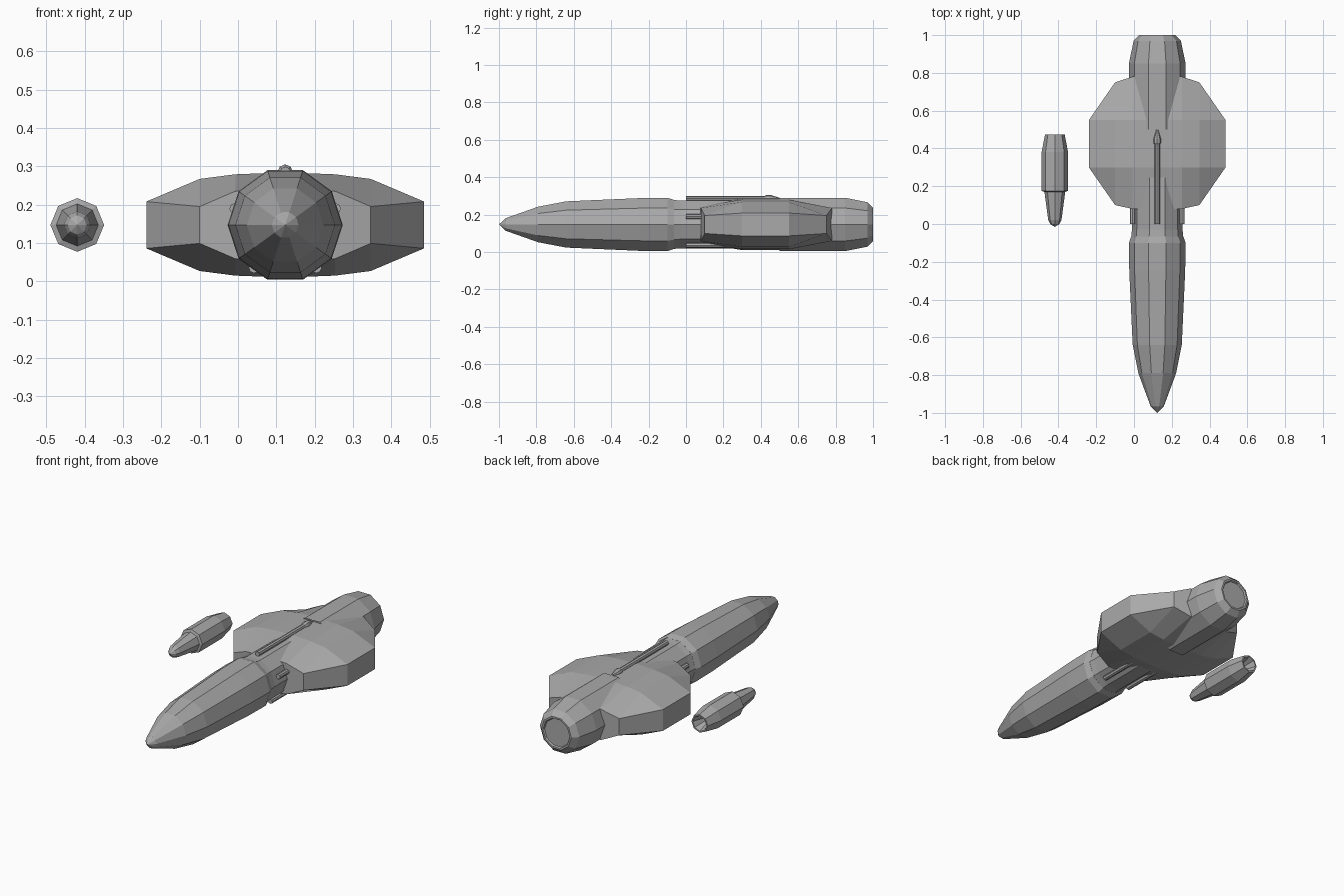
import bpy, bmesh
from math import cos, sin, pi, radians

cube = bpy.data.objects.get("Cube")
if cube:
    bpy.data.objects.remove(cube)

CX, CZ = 0.123, 0.147          # hull axis
POD_X = -0.419                 # small craft axis

grey = bpy.data.materials.new("hull grey")
grey.use_nodes = True
colour = (0.4, 0.4, 0.4, 1)
grey.diffuse_color = colour
grey.node_tree.nodes["Principled BSDF"].inputs["Base Color"].default_value = colour


def finish(name, bm):
    bmesh.ops.recalc_face_normals(bm, faces=bm.faces)
    mesh = bpy.data.meshes.new(name)
    bm.to_mesh(mesh)
    bm.free()
    mesh.materials.append(grey)
    obj = bpy.data.objects.new(name, mesh)
    bpy.context.collection.objects.link(obj)
    return obj


def lathe(name, profile, sides, x=CX, z=CZ):
    """Faceted body along y from (y, radius) pairs, closed at both ends."""
    bm = bmesh.new()
    rings = []
    for y, r in profile:
        if r == 0:
            rings.append([bm.verts.new((x, y, z))] * sides)
        else:
            rings.append([bm.verts.new((x + r * cos(2 * pi * i / sides), y,
                                        z + r * sin(2 * pi * i / sides)))
                          for i in range(sides)])
    for a, b in zip(rings, rings[1:]):
        for i in range(sides):
            j = (i + 1) % sides
            bm.faces.new(list(dict.fromkeys((a[i], a[j], b[j], b[i]))))
    for ring in (rings[0], rings[-1]):
        if ring[0] is not ring[1]:
            bm.faces.new(ring)
    return finish(name, bm)


# Main fuselage: pointed nose, slim waist, rear engine
lathe("nose_section", [(-1, 0), (-0.965, 0.035), (-0.79, 0.1), (-0.64, 0.13),
                       (-0.25, 0.148), (-0.1, 0.15), (-0.065, 0.138)], 10)
lathe("waist", [(-0.07, 0.138), (-0.03, 0.134), (0.55, 0.134)], 10)
lathe("engine_section", [(0.5, 0.15), (0.85, 0.15), (0.97, 0.125), (1, 0.095),
                         (1, 0.085), (0.992, 0.08)], 10)

# Five conduits around the waist, each ending in a small knob
for k in range(5):
    angle = radians(90 + 72 * k)
    x, z = CX + 0.138 * cos(angle), CZ + 0.138 * sin(angle)
    lathe(f"conduit_{k + 1}", [(0, 0.014), (0.42, 0.014), (0.43, 0.02),
                               (0.45, 0.02), (0.5, 0.005)], 8, x, z)

# Broad faceted wing body: half thickness at each (offset, y) grid point
rows = [
    (0.0, [(0.07, 0.1), (0.30, 0.137), (0.55, 0.137), (0.78, 0.1)]),
    (0.13, [(0.08, 0.088), (0.30, 0.132), (0.55, 0.132), (0.78, 0.088)]),
    (0.223, [(0.10, 0.048), (0.30, 0.12), (0.55, 0.12), (0.75, 0.048)]),
    (0.362, [(0.30, 0.061), (0.30, 0.061), (0.55, 0.061), (0.55, 0.061)]),
]
bm = bmesh.new()
for side in (1, -1):
    for up in (1, -1):
        grid = [[bm.verts.new((CX + side * dx, y, CZ + up * h)) for y, h in row]
                for dx, row in rows]
        for a, b in zip(grid, grid[1:]):
            for i in range(3):
                bm.faces.new((a[i], a[i + 1], b[i + 1], b[i]))
bmesh.ops.remove_doubles(bm, verts=bm.verts, dist=0.0005)
bmesh.ops.holes_fill(bm, edges=[e for e in bm.edges if e.is_boundary], sides=0)
# Replace the single rim face with one flat panel per segment
rim = [f for f in bm.faces if len(f.verts) > 4]
bmesh.ops.delete(bm, geom=rim, context="FACES_ONLY")
bm.verts.ensure_lookup_table()
bottom_of = {(round(v.co.x, 3), round(v.co.y, 3)): v for v in bm.verts if v.co.z < CZ}
for e in [e for e in bm.edges if e.is_boundary and min(v.co.z for v in e.verts) > CZ]:
    a, b = e.verts
    c, d = (bottom_of[(round(v.co.x, 3), round(v.co.y, 3))] for v in (b, a))
    bm.faces.new((a, b, c, d))
finish("wing_body", bm)

# Small separate craft with a stepped nose and a hollow exhaust
lathe("escort_pod", [(-0.015, 0), (0, 0.025), (0.02, 0.035), (0.17, 0.055),
                     (0.175, 0.07), (0.38, 0.07), (0.475, 0.052), (0.475, 0.044),
                     (0.40, 0.02)], 8, POD_X)
